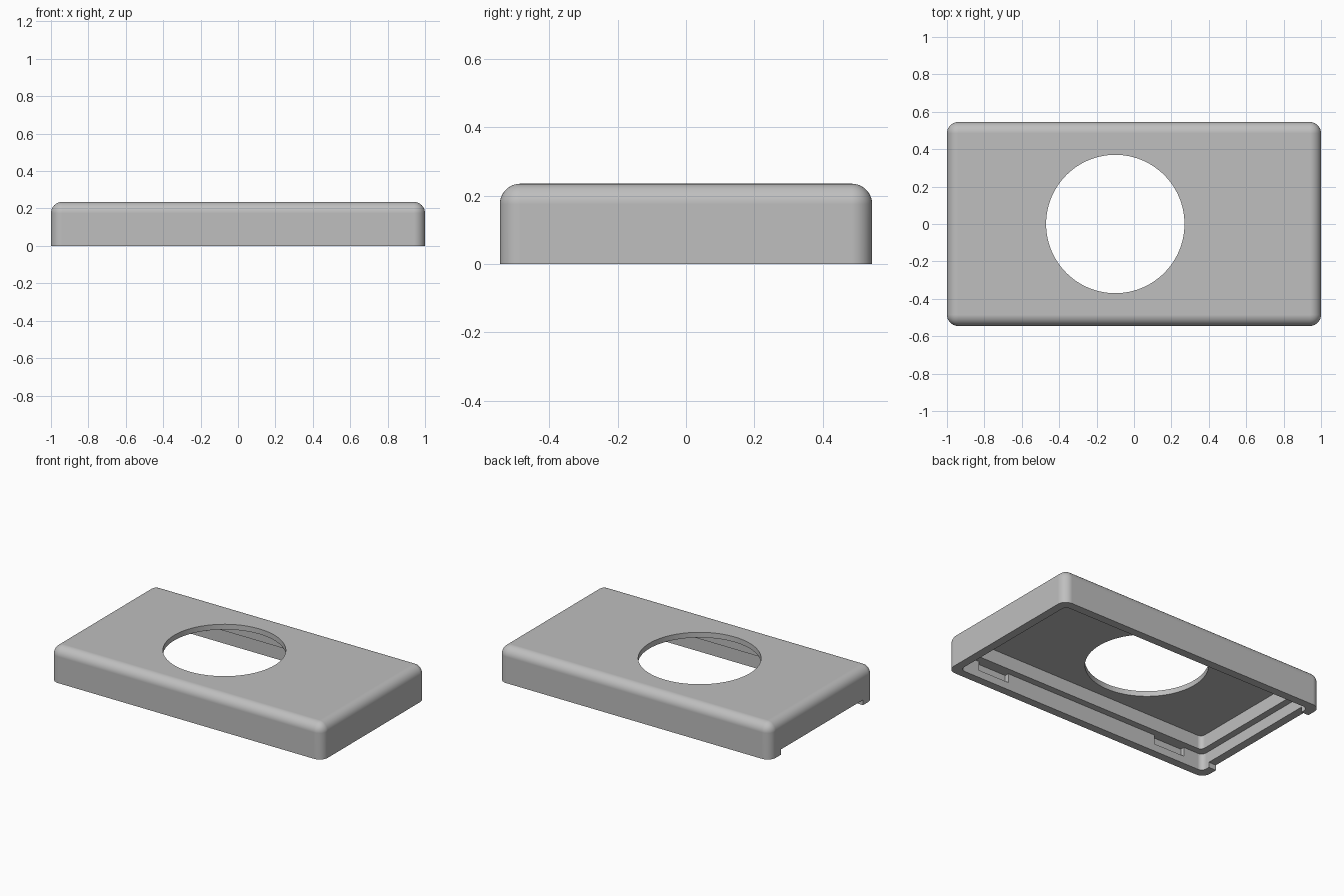
import bpy, bmesh
from math import radians

if "Cube" in bpy.data.objects:
    bpy.data.objects.remove(bpy.data.objects["Cube"], do_unlink=True)

HALF_X, HALF_Y, HEIGHT = 1.0, 0.545, 0.235
RIM, WALL = 0.055, 0.1           # insets of the lower and upper cavity
LEDGE_Z, CEILING_Z = 0.11, 0.2

grey = bpy.data.materials.new("light_grey")
grey.use_nodes = True
colour = (0.52, 0.52, 0.52, 1)
grey.diffuse_color = colour
grey.node_tree.nodes["Principled BSDF"].inputs["Base Color"].default_value = colour


def box(name, low, high, radius=0, round_top=False):
    """Box between two corners, with rounded upright edges and optionally a rounded top."""
    bm = bmesh.new()
    bmesh.ops.create_cube(bm, size=1)
    for v in bm.verts:
        v.co = [h if c > 0 else l for c, l, h in zip(v.co, low, high)]
    if radius:
        def rounded(e):
            a, b = (v.co.z for v in e.verts)
            return abs(a - b) > 1e-5 or (round_top and min(a, b) > high[2] - 1e-5)
        bmesh.ops.bevel(bm, geom=[e for e in bm.edges if rounded(e)], offset=radius,
                        segments=10, profile=0.5, affect='EDGES', clamp_overlap=True)
    mesh = bpy.data.meshes.new(name)
    bm.to_mesh(mesh)
    bm.free()
    obj = bpy.data.objects.new(name, mesh)
    bpy.context.collection.objects.link(obj)
    mesh.materials.append(grey)
    return obj


def activate(obj):
    bpy.ops.object.select_all(action='DESELECT')
    obj.select_set(True)
    bpy.context.view_layer.objects.active = obj


def cut(target, cutter):
    cutter.hide_render = True
    mod = target.modifiers.new("cut", 'BOOLEAN')
    mod.operation, mod.solver, mod.object = 'DIFFERENCE', 'EXACT', cutter
    activate(target)
    bpy.ops.object.modifier_apply(modifier=mod.name)
    bpy.data.objects.remove(cutter, do_unlink=True)


def cavity(name, inset, bottom, top, radius):
    x, y = HALF_X - inset, HALF_Y - inset
    return box(name, (-x, -y, bottom), (x, y, top), radius)


# Outer shell with rounded corners and top edges
cover = box("cover", (-HALF_X, -HALF_Y, 0), (HALF_X, HALF_Y, HEIGHT), 0.06, True)

# Stepped hollow: wide at the bottom, narrower above the ledge
cut(cover, cavity("lower_cavity", RIM, -0.1, LEDGE_Z, 0.035))
cut(cover, cavity("upper_cavity", WALL, 0.02, CEILING_Z, 0.03))

# Round opening through the top
bpy.ops.mesh.primitive_cylinder_add(vertices=96, radius=0.37, depth=1, location=(-0.1, 0, 0.3))
cut(cover, bpy.context.object)

# Snap slots inside the long walls, just under the ledge
wall = HALF_Y - RIM
for side in (-1, 1):
    for x in (-0.685, 0.685):
        ys = sorted((side * (wall - 0.02), side * (wall + 0.028)))
        cut(cover, box("slot", (x - 0.115, ys[0], 0.05), (x + 0.115, ys[1], LEDGE_Z)))

# Shallow notch under the short wall
cut(cover, box("notch", (-HALF_X - 0.1, -0.43, -0.1), (-HALF_X + 0.08, 0.43, 0.035)))

# Smooth fillets with flat main faces
activate(cover)
bpy.ops.object.shade_smooth_by_angle(angle=radians(30))
weighted = cover.modifiers.new("flat_faces", 'WEIGHTED_NORMAL')
weighted.keep_sharp = True
